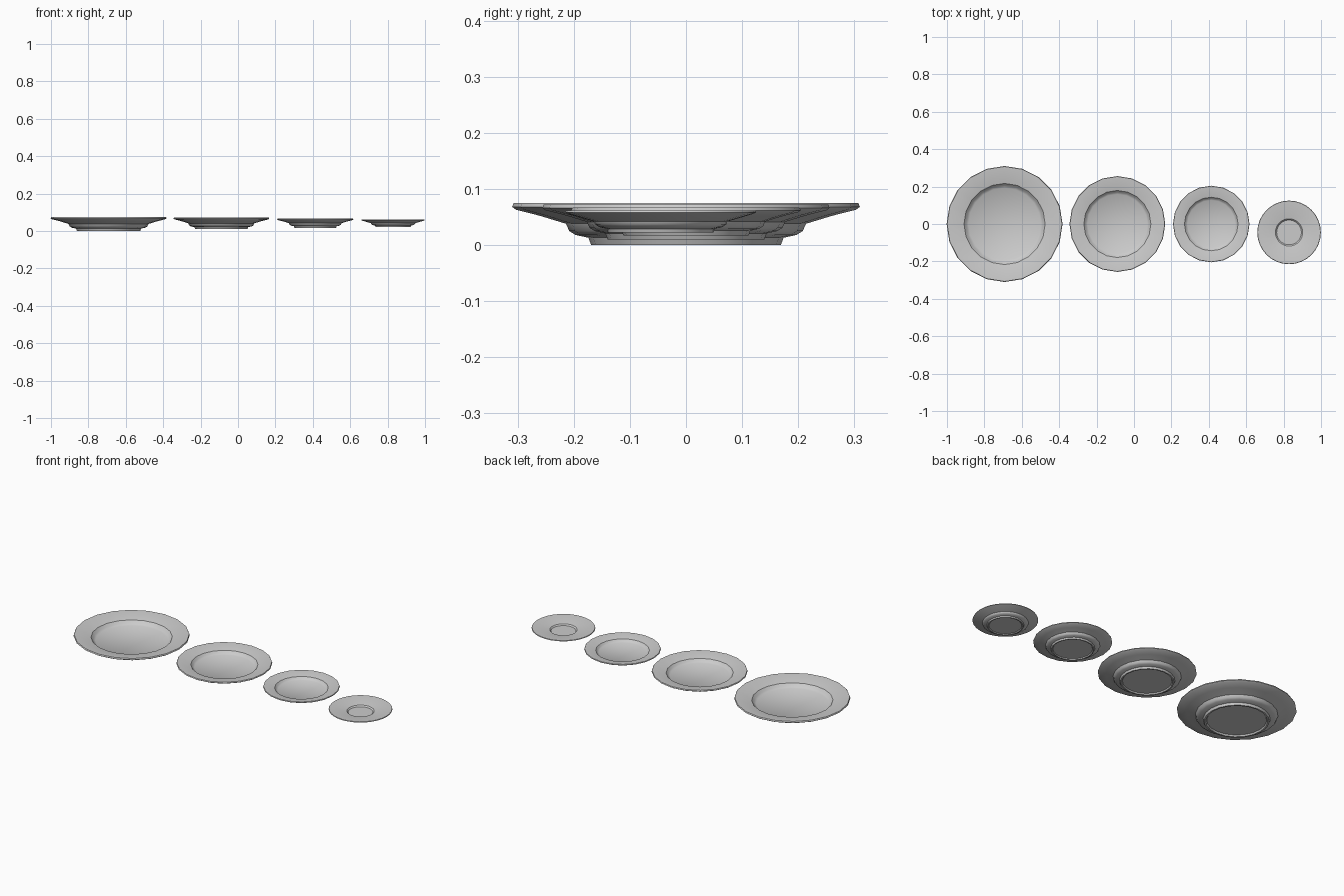
import bpy
from math import cos, sin, pi

if "Cube" in bpy.data.objects:
    bpy.data.objects.remove(bpy.data.objects["Cube"])


def lathe(name, profile, centre, sides, scale=1.0, lift=0.0):
    """Spin an (r, z) profile that starts and ends near the axis."""
    verts, faces = [], []
    for r, z in profile:
        for i in range(sides):
            a = pi / 2 + 2 * pi * i / sides
            verts.append((r * scale * cos(a), r * scale * sin(a), z * scale))
    for k in range(len(profile) - 1):
        for i in range(sides):
            j = (i + 1) % sides
            a, b = k * sides, (k + 1) * sides
            faces.append((a + i, a + j, b + j, b + i))
    faces.append(tuple(reversed(range(sides))))
    last = (len(profile) - 1) * sides
    faces.append(tuple(range(last, last + sides)))
    mesh = bpy.data.meshes.new(name)
    mesh.from_pydata(verts, [], faces)
    obj = bpy.data.objects.new(name, mesh)
    obj.location = (centre[0], centre[1], lift)
    bpy.context.collection.objects.link(obj)
    bpy.ops.object.select_all(action='DESELECT')
    obj.select_set(True)
    bpy.context.view_layer.objects.active = obj
    bpy.ops.object.shade_smooth_by_angle(angle=0.6)
    return obj


# Plate: recessed base, foot ring, rounded underside, sloped rim, well
plate = [(0.155, 0.008), (0.16, 0.0), (0.169, 0.0), (0.174, 0.013),
         (0.197, 0.018), (0.208, 0.025), (0.214, 0.038), (0.260, 0.052),
         (0.303, 0.063), (0.310, 0.068), (0.307, 0.075), (0.299, 0.075),
         (0.217, 0.058), (0.205, 0.044), (0.193, 0.036)]

# Saucer: same build with a small cup well
saucer = [(0.084, 0.004), (0.088, 0.0), (0.094, 0.0), (0.096, 0.007),
          (0.110, 0.010), (0.117, 0.015), (0.119, 0.020), (0.163, 0.033),
          (0.170, 0.036), (0.168, 0.040), (0.163, 0.040),
          (0.073, 0.026), (0.066, 0.019)]

lathe("dinner_plate", plate, (-0.692, 0), 20)
lathe("lunch_plate", plate, (-0.089, 0), 20, 0.826, 0.010)
lathe("side_plate", plate, (0.413, 0), 20, 0.660, 0.017)
lathe("saucer", saucer, (0.829, -0.045), 32, 1.0, 0.022)
